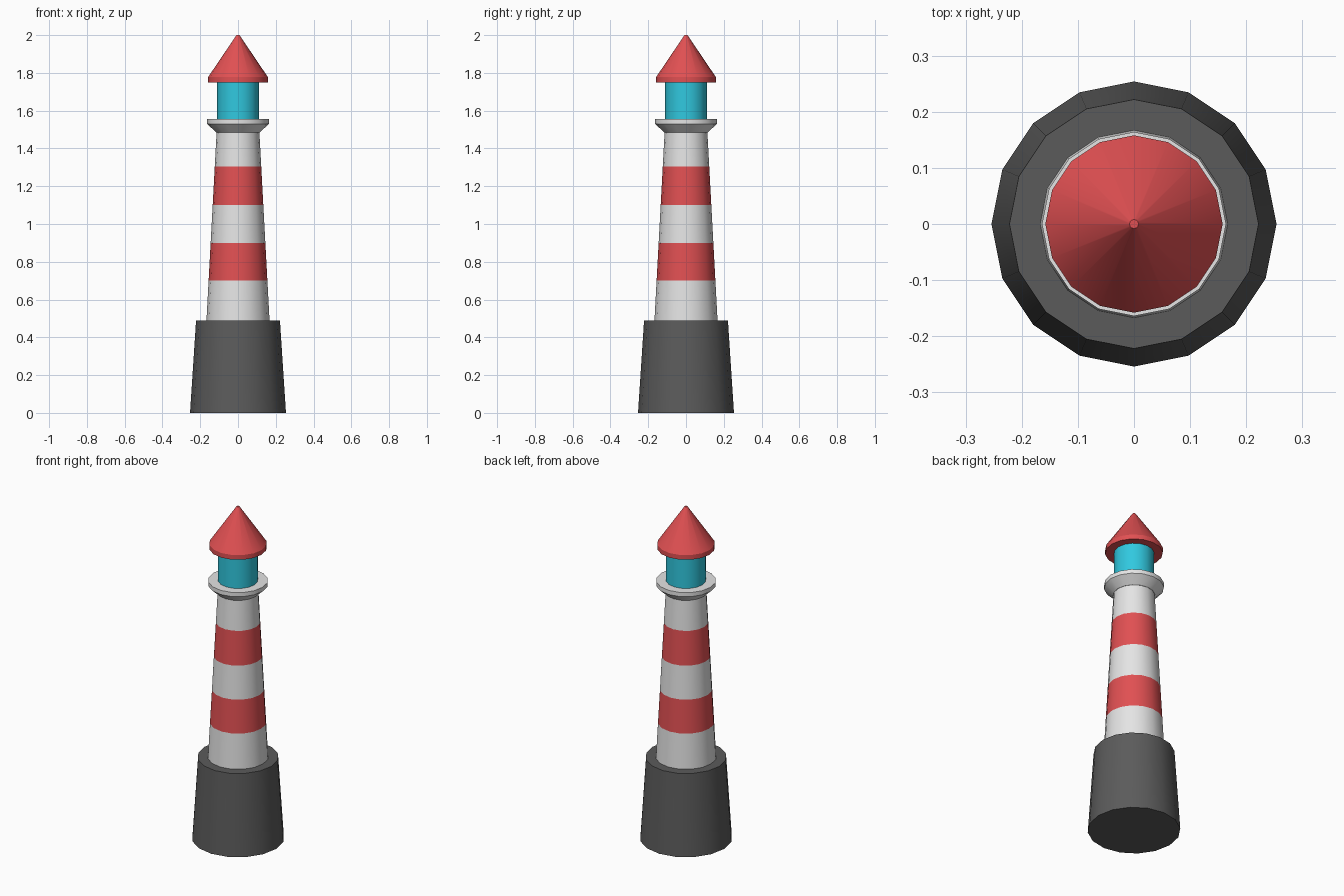
import bpy, bmesh, math

old = bpy.data.objects.get("Cube")
if old:
    bpy.data.objects.remove(old, do_unlink=True)

SIDES = 16


def material(name, r, g, b):
    mat = bpy.data.materials.new(name)
    mat.use_nodes = True
    mat.diffuse_color = (r, g, b, 1)
    mat.node_tree.nodes["Principled BSDF"].inputs["Base Color"].default_value = (r, g, b, 1)
    return mat


red = material("red", 0.75, 0.08, 0.085)
white = material("white", 0.78, 0.78, 0.78)
teal = material("teal", 0.03, 0.58, 0.74)
grey = material("dark grey", 0.105, 0.105, 0.105)


def lathe(name, profile, mats, bands=()):
    """Turn (radius, height) points into a capped solid; bands gives a material per ring."""
    bm = bmesh.new()
    rings = []
    for r, z in profile:
        angles = [math.tau * i / SIDES for i in range(SIDES)]
        rings.append([bm.verts.new((r * math.cos(a), r * math.sin(a), z)) for a in angles])
    for k, (low, high) in enumerate(zip(rings, rings[1:])):
        for i in range(SIDES):
            j = (i + 1) % SIDES
            face = bm.faces.new((low[i], low[j], high[j], high[i]))
            face.material_index = bands[k] if bands else 0
    bm.faces.new(rings[0][::-1])
    bm.faces.new(rings[-1])
    mesh = bpy.data.meshes.new(name)
    bm.to_mesh(mesh)
    bm.free()
    for mat in mats:
        mesh.materials.append(mat)
    obj = bpy.data.objects.new(name, mesh)
    bpy.context.collection.objects.link(obj)
    bpy.ops.object.select_all(action='DESELECT')
    obj.select_set(True)
    bpy.context.view_layer.objects.active = obj
    bpy.ops.object.shade_smooth_by_angle(angle=math.radians(30))
    return obj


# Rock-coloured plinth
lathe("base", [(0.254, 0), (0.222, 0.49)], [grey])

# Tapered tower with alternating stripes
BOTTOM, TOP = 0.49, 1.49
heights = [BOTTOM, 0.7, 0.9, 1.1, 1.305, TOP]
taper = [(0.167 - 0.054 * (z - BOTTOM) / (TOP - BOTTOM), z) for z in heights]
lathe("tower", taper, [white, red], [0, 1, 0, 1, 0])

# Flared gallery, lantern room and pointed roof
lathe("gallery", [(0.115, 1.485), (0.164, 1.53), (0.164, 1.555)], [white])
lathe("lantern", [(0.11, 1.55), (0.11, 1.755)], [teal])
lathe("roof", [(0.158, 1.75), (0.158, 1.778), (0.008, 2.0)], [red])
